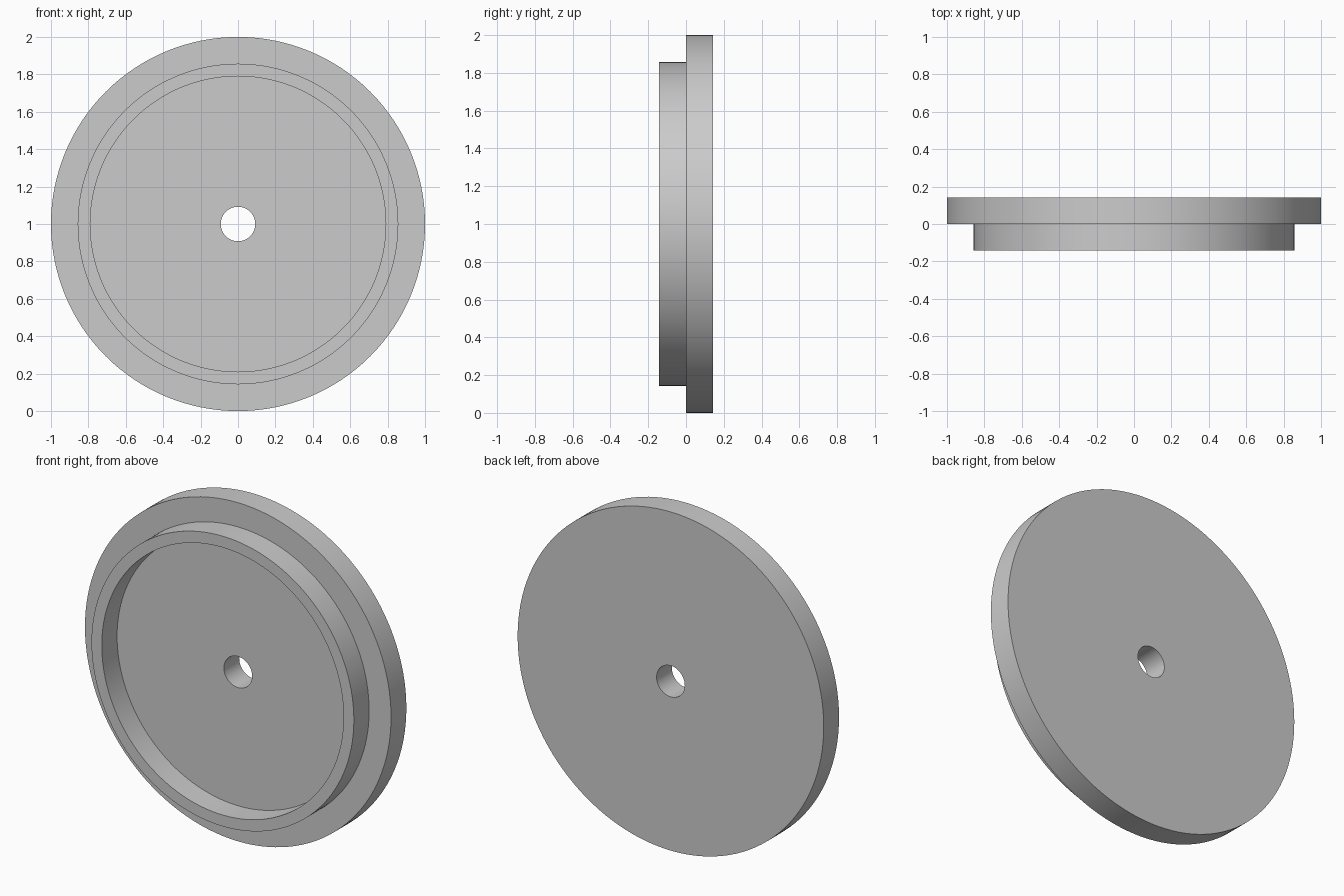
import bpy
import bmesh
from math import radians, tau
from mathutils import Matrix

cube = bpy.data.objects.get("Cube")
if cube:
    bpy.data.objects.remove(cube, do_unlink=True)

SEGMENTS = 128
HALF = 0.143

# Plain grey finish
grey = bpy.data.materials.new("plain grey")
grey.use_nodes = True
colour = (0.6, 0.6, 0.6, 1)
grey.diffuse_color = colour
grey.node_tree.nodes["Principled BSDF"].inputs["Base Color"].default_value = colour

# Closed cross-section as (radius, y): disc with bore, step and raised rim
profile = [(0.092, HALF), (1, HALF), (1, 0), (0.857, 0),
           (0.857, -HALF), (0.79, -HALF), (0.79, 0), (0.092, 0)]

# Revolve the section around the y axis
bm = bmesh.new()
verts = [bm.verts.new((r, y, 0)) for r, y in profile]
edges = [bm.edges.new((a, b)) for a, b in zip(verts, verts[1:] + verts[:1])]
bmesh.ops.spin(bm, geom=verts + edges, cent=(0, 0, 0), axis=(0, 1, 0),
               angle=tau, steps=SEGMENTS, use_merge=True)
bmesh.ops.remove_doubles(bm, verts=bm.verts, dist=0.0001)
bmesh.ops.recalc_face_normals(bm, faces=bm.faces)
bmesh.ops.transform(bm, matrix=Matrix.Translation((0, 0, 1)), verts=bm.verts)

mesh = bpy.data.meshes.new("flanged_disc")
bm.to_mesh(mesh)
bm.free()
mesh.materials.append(grey)
disc = bpy.data.objects.new("flanged_disc", mesh)
bpy.context.collection.objects.link(disc)

# Smooth round walls, crisp rims
bpy.ops.object.select_all(action='DESELECT')
disc.select_set(True)
bpy.context.view_layer.objects.active = disc
bpy.ops.object.shade_smooth_by_angle(angle=radians(30))
